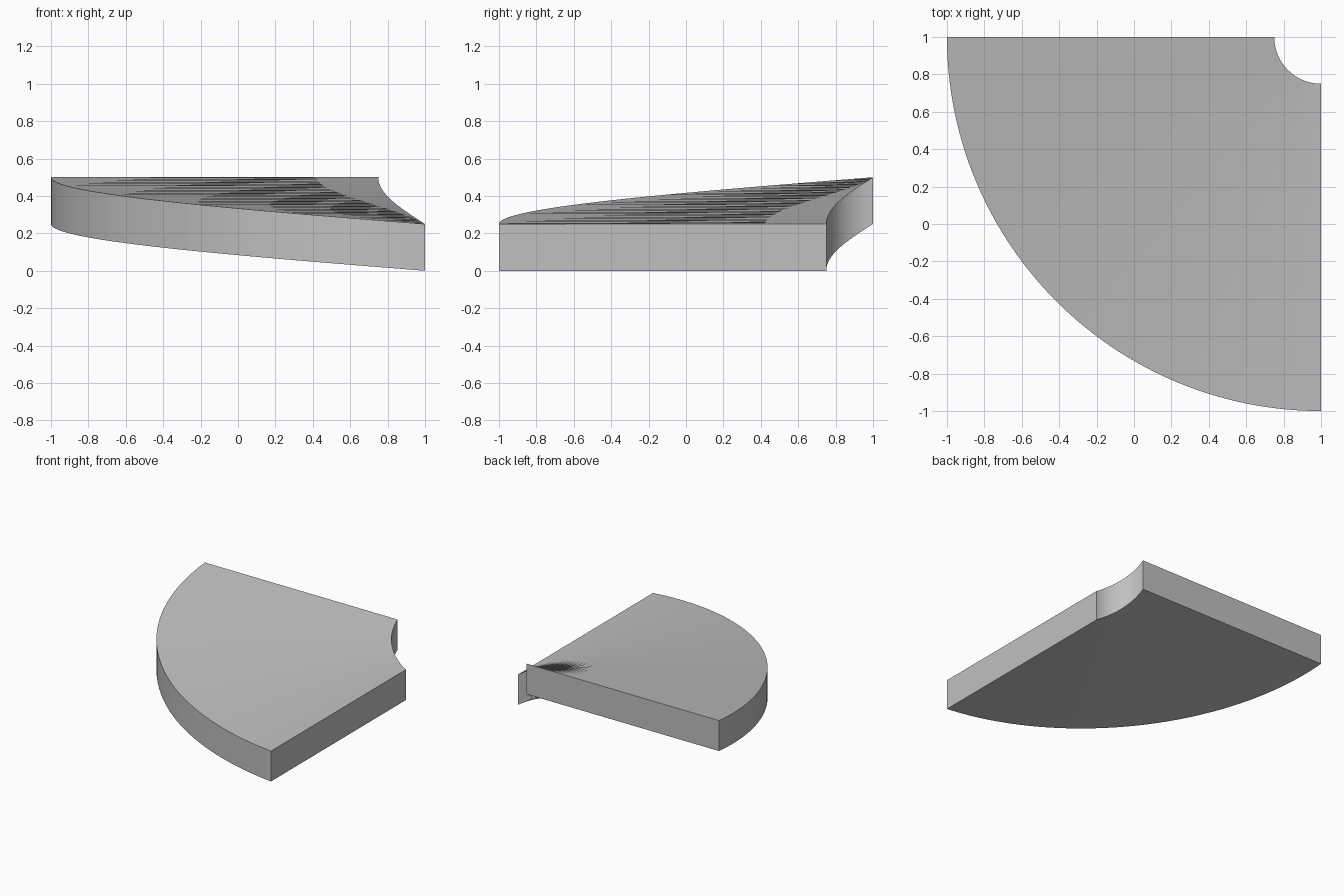
import bpy
import bmesh
import math

if "Cube" in bpy.data.objects:
    bpy.data.objects.remove(bpy.data.objects["Cube"], do_unlink=True)

INNER, OUTER = 0.25, 2.0
THICKNESS, RISE = 0.25, 0.25
STEPS = 64

# Plain grey material
grey = bpy.data.materials.new("grey")
grey.use_nodes = True
colour = (0.53, 0.53, 0.53, 1)
grey.diffuse_color = colour
grey.node_tree.nodes["Principled BSDF"].inputs["Base Color"].default_value = colour


def section(bm, t):
    """Rectangular cross-section of the ramp at fraction t of the quarter turn."""
    a = t * math.pi / 2
    corners = ((INNER, 0), (OUTER, 0), (OUTER, THICKNESS), (INNER, THICKNESS))
    return [bm.verts.new((1 - r * math.sin(a), 1 - r * math.cos(a), RISE * t + z))
            for r, z in corners]


# Quarter-turn ramp: sections swept along a helix, closed by two flat ends
bm = bmesh.new()
rings = [section(bm, i / STEPS) for i in range(STEPS + 1)]
for a, b in zip(rings, rings[1:]):
    for k in range(4):
        n = (k + 1) % 4
        bm.faces.new((a[k], a[n], b[n], b[k]))
bm.faces.new(rings[0])
bm.faces.new(rings[-1])
bmesh.ops.recalc_face_normals(bm, faces=bm.faces)

mesh = bpy.data.meshes.new("spiral_ramp")
bm.to_mesh(mesh)
bm.free()
mesh.materials.append(grey)
ramp = bpy.data.objects.new("spiral_ramp", mesh)
bpy.context.collection.objects.link(ramp)
